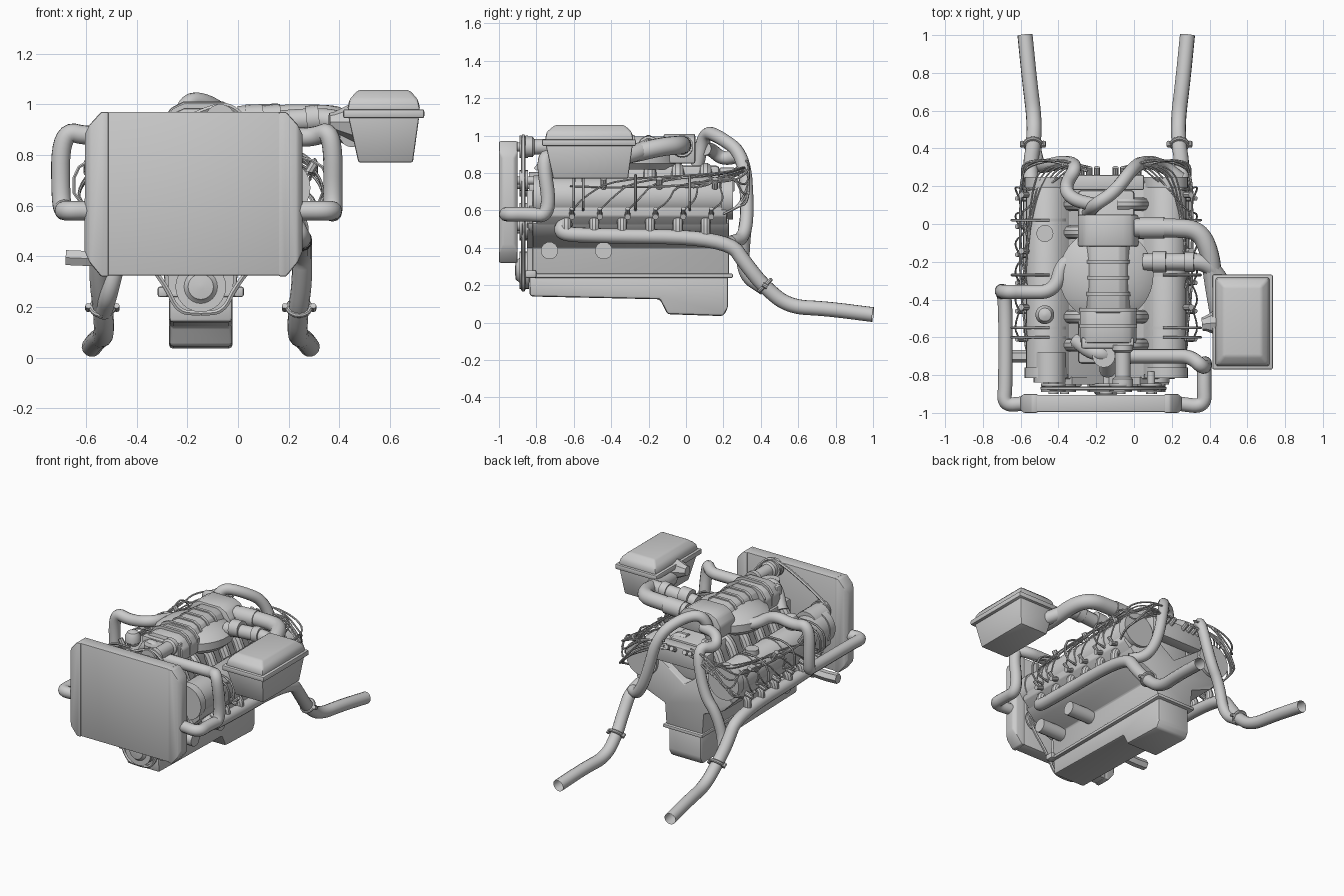
import bpy, bmesh, math, random
from mathutils import Vector

if "Cube" in bpy.data.objects:
    bpy.data.objects.remove(bpy.data.objects["Cube"])
random.seed(4)
C = -0.147  # centre line of the engine in x


def finish(name, bm, bevel=0.0, seg=2):
    bmesh.ops.recalc_face_normals(bm, faces=bm.faces)
    if bevel:
        es = [e for e in bm.edges if len(e.link_faces) == 2 and e.calc_face_angle(0) > 0.5]
        bmesh.ops.bevel(bm, geom=es, offset=bevel, segments=seg, affect='EDGES', profile=0.5, clamp_overlap=True)
    me = bpy.data.meshes.new(name)
    bm.to_mesh(me)
    bm.free()
    return add(name, me)


def add(name, me):
    ob = bpy.data.objects.new(name, me)
    bpy.context.collection.objects.link(ob)
    me.polygons.foreach_set("use_smooth", [True] * len(me.polygons))
    me.set_sharp_from_angle(angle=math.radians(35))
    return ob


def loft(name, rings, bevel=0.0, seg=2):
    bm = bmesh.new()
    vs = [[bm.verts.new(p) for p in r] for r in rings]
    n = len(vs[0])
    for a, b in zip(vs, vs[1:]):
        for i in range(n):
            bm.faces.new((a[i], a[(i + 1) % n], b[(i + 1) % n], b[i]))
    bm.faces.new(vs[0])
    bm.faces.new(vs[-1])
    return finish(name, bm, bevel, seg)


def prism(name, prof, lo, hi, axis='y', bevel=0.0):
    put = (lambda p, t: (p[0], t, p[1])) if axis == 'y' else (lambda p, t: (t, p[0], p[1]))
    return loft(name, [[put(p, t) for p in prof] for t in (lo, hi)], bevel)


def rect(x0, x1, y0, y1, z):
    return [(x0, y0, z), (x1, y0, z), (x1, y1, z), (x0, y1, z)]


def box(name, x0, x1, y0, y1, z0, z1, bevel=0.008):
    return loft(name, [rect(x0, x1, y0, y1, z0), rect(x0, x1, y0, y1, z1)], bevel)


def lathe(name, base, axis, prof, n=20):
    """Round part: prof is (distance along axis, radius)."""
    a = Vector(axis).normalized()
    u = a.orthogonal().normalized()
    v = a.cross(u)
    b = Vector(base)
    return loft(name, [[b + a * t + r * (u * math.cos(k) + v * math.sin(k))
                        for k in (2 * math.pi * i / n for i in range(n))] for t, r in prof])


def cyl(name, p, q, r, n=16):
    d = Vector(q) - Vector(p)
    return lathe(name, p, d, [(0, r), (d.length, r)], n)


def tube(name, pts, r, res=4, caps=True, it=3):
    pts = [Vector(p) for p in pts]
    for _ in range(it):  # corner cutting gives the bends
        new = [pts[0]]
        for a, b in zip(pts, pts[1:]):
            new += [a.lerp(b, .25), a.lerp(b, .75)]
        pts = new + [pts[-1]]
    cu = bpy.data.curves.new(name, 'CURVE')
    cu.dimensions = '3D'
    cu.bevel_depth, cu.bevel_resolution, cu.use_fill_caps = r, res, caps
    s = cu.splines.new('POLY')
    s.points.add(len(pts) - 1)
    for sp, p in zip(s.points, pts):
        sp.co = (*p, 1)
    tmp = bpy.data.objects.new("tmp", cu)
    bpy.context.collection.objects.link(tmp)
    me = bpy.data.meshes.new_from_object(tmp.evaluated_get(bpy.context.evaluated_depsgraph_get()))
    bpy.data.objects.remove(tmp)
    bpy.data.curves.remove(cu)
    me.name = name
    return add(name, me)


# Oil pan with deep rear sump, and its flange
prism("oil_pan", [(-.835, .14), (-.14, .125), (-.1, .045), (.2, .035), (.225, .08), (.225, .26), (-.84, .26)],
      C - .125, C + .125, 'x', .015)
box("pan_flange", C - .15, C + .15, -.85, .25, .24, .262, .005)
for s in (-1, 1):
    box("front_bracket", C + s * .15 - .02, C + s * .15 + .02, -.86, -.8, .24, .28)

# V-shaped block
half = [(.14, .255), (.15, .4), (.3, .46), (.37, .53), (.2, .71), (0, .57)]
prism("engine_block", [(C + x, z) for x, z in half] + [(C - x, z) for x, z in half[-2::-1]], -.82, .23, 'y', .008)
prism("timing_cover", [(C + x * .9, z) for x, z in half] + [(C - x * .9, z) for x, z in half[-2::-1]], -.85, -.81)
box("valley_manifold", C - .15, C + .15, -.74, .18, .58, .84, .02)

ports = [-.64 + .149 * i for i in range(6)]
for s in (-1, 1):
    X = lambda h: C + s * h
    # Cylinder head and rounded valve cover
    prism("cylinder_head", [(X(.3), .46), (X(.41), .57), (X(.41), .64), (X(.25), .76), (X(.17), .68)], -.8, .22, 'y', .008)
    lathe("valve_cover", (X(.315), -.8, .67), (0, 1, 0),
          [(0, .09), (.02, .11), (1.0, .11), (1.02, .1)], 24)
    for y0, y1 in ((-.815, -.76), (.19, .25)):
        cyl("cover_end_band", (X(.315), y0, .67), (X(.315), y1, .67), .118, 24)
    for y in (-.6, -.55, -.27, .02):
        cyl("cover_rib", (X(.315), y - .008, .67), (X(.315), y + .008, .67), .115, 24)
        tube("cover_strap", [(X(.3), y, .79), (X(.42), y, .79), (X(.5), y, .74), (X(.5), y, .62), (X(.4), y, .6)],
             .007, 1, True, 1)
    # Exhaust log, downpipe, joint flange
    tube("exhaust_pipe", [(X(.36), -.64, .54), (X(.39), -.68, .48), (X(.4), -.55, .465), (X(.4), .22, .455),
                          (X(.4), .33, .3), (X(.385), .42, .19), (X(.38), .55, .085), (X(.405), .75, .075),
                          (X(.43), 1.0, .043)], .04, 5, False)
    lathe("exhaust_flange", (X(.388), .415, .205), (0, .7, -.7), [(0, .048), (.006, .053), (.014, .053), (.02, .048)])
    for t in (-1, 1):
        cyl("flange_bolt", (X(.388) + t * .056, .41, .205), (X(.388) + t * .056, .435, .19), .012, 8)
    # Rear crossover pipes
    top = [(-.24, .06, .84), (-.21, .1, 1.02), (-.1, .17, 1.0)] if s > 0 else [(-.2, .1, .93), (-.33, .13, .93), (-.37, .2, .87)]
    low = [(X(.3), .31, .45), (X(.39), .24, .43)] if s > 0 else [(X(.31), .31, .47), (X(.36), .3, .26), (X(.385), .42, .18)]
    tube("rear_crossover_pipe", top + [(X(.15), .31, .9), (X(.22), .33, .6)] + low, .036, 4)
    for i, y in enumerate(ports):
        tube("exhaust_stub", [(X(.34), y, .555), (X(.4), y, .54), (X(.4), y, .47)], .027, 3, True, 2)
        # Spark plug boots, leads and connectors
        cyl("plug_boot", (X(.38), y + .03, .59), (X(.46), y + .03, .565), .016, 10)
        cyl("plug_cap", (X(.44), y + .03, .575), (X(.475), y + .03, .61), .012, 8)
        j = random.uniform(-.02, .02)
        tube("plug_lead", [(X(.46), y + .03, .6), (X(.49), y + .1, .66 + j), (X(.43), y + .25 * (1 - i / 7), .75 + j),
                           (X(.4 - .02 * i), .2, .78 + j), (X(.32 - .03 * i), .32, .82 + j), (X(.08), .3, .82)], .005, 1, True, 2)
        tube("intake_runner", [(X(.06), y, .82), (X(.15), y, .82), (X(.2), y, .7)], .035, 3, True, 2)
        if i % 2:
            cyl("connector", (X(.42), y + .05, .72), (X(.45), y + .05, .77), .017, 8)
    for k in range(3):
        tube("harness", [(X(.42), -.62 + .28 * k, .73), (X(.46), -.3 + .2 * k, .72), (X(.45), .24, .75 + .03 * k),
                         (X(.42), .33, .8 - .08 * k), (X(.25), .34, .86), (X(.1), .3, .87)], .006, 1, True, 2)
        # Wiring hanging behind the covers
        tube("rear_harness", [(X(.1), .28, .84), (X(.2 + .05 * k), .34, .8), (X(.35 + .04 * k), .33, .72 - .04 * k),
                              (X(.45), .28, .62), (X(.43), .2, .58)], .007, 1, True, 2)
    for y in (-.73, -.44):
        cyl("engine_mount", (X(.1), y, .385), (X(.33), y, .385), .047, 12)
    for k in range(4):
        cyl("coil_post", (X(.05 + .04 * k), .24, .8), (X(.05 + .04 * k), .3, .83), .016, 8)
box("coil_pack", C - .2, C + .2, .18, .26, .7, .83)
tube("side_stub_pipe", [(-.42, -.7, .41), (-.56, -.7, .39), (-.68, -.7, .395)], .034, 1)

# Filler caps on left cover
cyl("oil_cap", (C - .325, -.05, .7), (C - .325, -.05, .8), .045)
lathe("filler_bulb", (C - .325, -.48, .74), (0, 0, 1), [(0, .03), (.04, .035), (.06, .05), (.1, .05), (.125, .035), (.135, .01)])

# Intake plenum: round dome plus ribbed central housing
lathe("plenum_dome", (C, -.27, .82), (0, 0, 1), [(0, .22), (.03, .25), (.08, .25), (.115, .2), (.14, .1), (.145, .01)], 40)


def arch(w, z0, z1):
    return [(C + .01 + a * w, z0 + b * (z1 - z0)) for a, b in
            ((-1, 0), (-1, .55), (-.8, .85), (-.5, 1), (.5, 1), (.8, .85), (1, .55), (1, 0))]


prism("plenum_front", arch(.15, .84, .985), -.63, -.45, 'y', .01)
prism("plenum_middle", arch(.115, .86, .995), -.47, -.1, 'y', .006)
prism("plenum_rear", arch(.16, .85, 1.01), -.12, .05, 'y', .012)
for i in range(5):
    y = -.55 + .085 * i
    prism("plenum_rib", arch(.12 if i > 1 else .152, .86, 1.003), y, y + .02)
box("plenum_nose", -.28, .0, -.66, -.6, .84, .96, .012)

# Throttle neck and front coolant fittings
lathe("throttle_neck", (-.06, -.64, .94), (0, -1, 0), [(0, .055), (.03, .055), (.04, .042), (.17, .042), (.18, .055), (.22, .055)])
tube("coolant_elbow", [(-.3, -.62, .8), (-.22, -.68, .92), (-.14, -.69, .92), (-.14, -.78, .8)], .042)
cyl("thermostat", (-.16, -.7, .8), (-.16, -.7, .95), .06)
cyl("alternator", (C - .3, -.84, .72), (C - .3, -.68, .72), .085)
cyl("pump", (C + .26, -.84, .55), (C + .26, -.7, .55), .075)

# Pulleys and belt at the front
pulleys = [(C, .28, .1), (C - .22, .5, .06), (C - .28, .74, .065), (-.07, .94, .06), (.09, .76, .055), (C + .24, .52, .075), (C, .55, .09)]
for x, z, r in pulleys:
    lathe("pulley", (x, -.89, z), (0, 1, 0), [(0, r * .6), (.0, r), (.012, r), (.018, r * .9), (.026, r * .9), (.032, r), (.045, r)], 24)
    cyl("pulley_shaft", (x, -.9, z), (x, -.78, z), r * .4)
tube("belt", [(C, -.87, .175), (C - .09, -.87, .18), (C - .14, -.87, .29), (C - .29, -.87, .48), (C - .36, -.87, .74),
              (C - .26, -.87, .84), (-.1, -.87, 1.0), (-.0, -.87, .99), (.15, -.87, .78), (C + .32, -.87, .5),
              (C + .14, -.87, .29), (C + .09, -.87, .18), (C, -.87, .175)], .011, 1)
lathe("crank_damper", (C, -.84, .28), (0, -1, 0), [(0, .1), (.03, .1), (.045, .07), (.07, .05), (.075, .01)], 24)

# Radiator core with tapered side tanks
box("radiator_core", -.515, .165, -.995, -.905, .325, .97, .004)
for e, i in ((-.585, -.51), (.235, .16)):
    o = 1 if e > i else -1
    loft("radiator_tank", [[(x, -1.0 + d, z0), (x, -.9 - d, z0), (x, -.9 - d, z1), (x, -1.0 + d, z1)]
                           for x, z0, z1, d in ((i, .32, .97, 0), (i + o * .03, .32, .97, 0),
                                                (e, .375, .92, 0), (e + o * .02, .42, .88, .02))], .008)

# Radiator hoses
tube("left_hose", [(-.58, -.95, .58), (-.69, -.96, .58), (-.68, -.85, .58), (-.68, -.4, .58), (-.7, -.35, .6),
                   (-.7, -.36, .9), (-.58, -.36, .87), (-.42, -.36, .9), (-.38, -.2, .88), (-.28, -.18, .88)], .038)
tube("right_hose", [(.23, -.95, .58), (.375, -.97, .58), (.37, -.85, .58), (.375, -.72, .57), (.375, -.77, .9),
                    (.3, -.7, .87), (.2, -.7, .87), (-.1, -.7, .87)], .038)

# Air filter box: tapered tub, rim, bevelled lid
loft("filter_tub", [rect(.475, .69, -.71, -.31, .77), rect(.435, .715, -.75, -.285, .95)], .008)
loft("filter_rim", [rect(.415, .735, -.77, -.268, .945), rect(.415, .735, -.77, -.268, .98)], .008)
loft("filter_lid", [rect(.43, .72, -.755, -.28, .975), rect(.44, .71, -.745, -.29, 1.02), rect(.475, .675, -.7, -.33, 1.057)], .012)

# Intake ducts from filter box to plenum
lathe("filter_cone", (.36, -.53, .93), (1, .1, 0), [(0, .035), (.02, .04), (.04, .05), (.1, .08)], 8)
tube("air_duct", [(.0, -.02, .945), (.2, -.02, .95), (.34, -.03, .95), (.4, -.14, .94), (.42, -.3, .9), (.45, -.47, .88)], .05, 5)
tube("air_duct_lower", [(.05, -.2, .92), (.25, -.2, .94), (.38, -.2, .94), (.45, -.28, .9), (.5, -.38, .88)], .045, 5)
for x0, x1, y, r in ((.03, .16, -.02, .058), (.1, .17, -.2, .056), (.27, .32, -.2, .053)):
    cyl("duct_collar", (x0, y, .94), (x1, y, .945), r)
